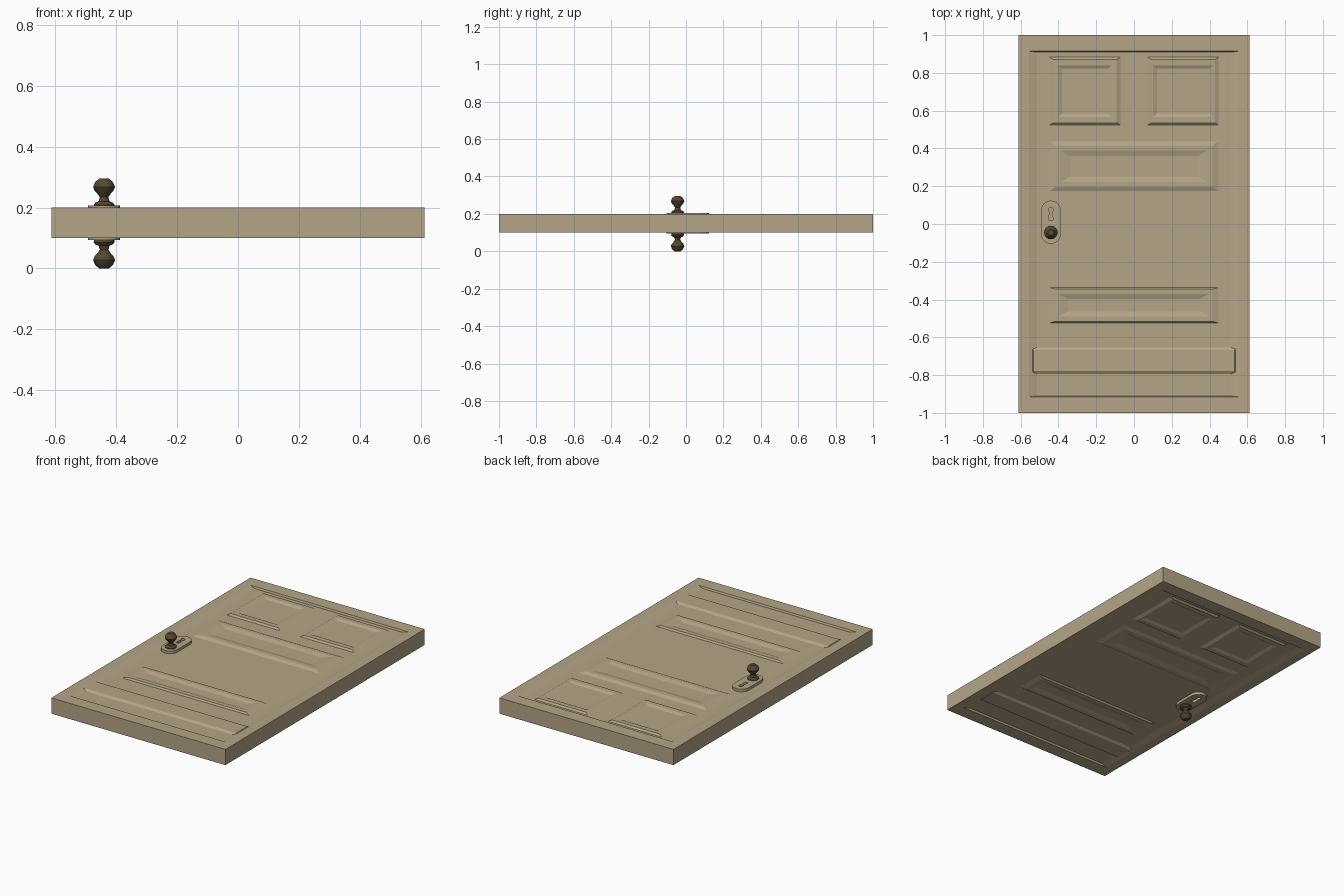
import bpy, bmesh, math

if "Cube" in bpy.data.objects:
    bpy.data.objects.remove(bpy.data.objects["Cube"])

def material(name, rgb):
    m = bpy.data.materials.new(name)
    m.diffuse_color = (*rgb, 1)
    m.use_nodes = True
    m.node_tree.nodes["Principled BSDF"].inputs["Base Color"].default_value = m.diffuse_color
    return m

wood = material("tan_paint", (0.46, 0.375, 0.245))
bronze = material("dark_bronze", (0.085, 0.064, 0.030))

def loft(name, rings, mat, cap_start=True, cap_end=True):
    """Join equal-length point rings into one object."""
    bm = bmesh.new()
    loops = [[bm.verts.new(p) for p in r] for r in rings]
    n = len(loops[0])
    for a, b in zip(loops, loops[1:]):
        for i in range(n):
            j = (i + 1) % n
            bm.faces.new((a[i], a[j], b[j], b[i]))
    if cap_start:
        bm.faces.new(loops[0][::-1])
    if cap_end:
        bm.faces.new(loops[-1])
    if cap_start and cap_end:
        bmesh.ops.recalc_face_normals(bm, faces=bm.faces)
    elif rings[-1][0][2] < 0.15:
        bmesh.ops.reverse_faces(bm, faces=bm.faces)
    me = bpy.data.meshes.new(name)
    bm.to_mesh(me)
    bm.free()
    me.materials.append(mat)
    ob = bpy.data.objects.new(name, me)
    bpy.context.collection.objects.link(ob)
    return ob

def rect(x0, x1, y0, y1, z, dx=0, dy=0):
    x0, x1, y0, y1 = x0 + dx, x1 - dx, y0 + dy, y1 - dy
    return [(x0, y0, z), (x1, y0, z), (x1, y1, z), (x0, y1, z)]

# heights above the door's mid plane (z = 0.15)
MID, FACE, FIELD, FLOOR, RAISED = 0.15, 0.05, 0.039, 0.040, 0.0485

# slab with a sunken field on both faces
W, L = 0.612, 1.0
loft("door_slab", [
    rect(-W, W, -L, L, MID - FIELD, 0.098, 0.09),
    rect(-W, W, -L, L, MID - FACE, 0.057, 0.085),
    rect(-W, W, -L, L, MID - FACE),
    rect(-W, W, -L, L, MID + FACE),
    rect(-W, W, -L, L, MID + FACE, 0.057, 0.085),
    rect(-W, W, -L, L, MID + FIELD, 0.098, 0.09)], wood)

# name, outer rectangle, outer slope (dx, dy), inner edge inset, inner slope
panels = [
    ("upper_left_panel", (-0.45, -0.07, 0.522, 0.885), (0.022, 0.014), (0.048, 0.045), (0.022, 0.018)),
    ("upper_right_panel", (0.07, 0.45, 0.522, 0.885), (0.022, 0.014), (0.030, 0.045), (0.022, 0.018)),
    ("middle_panel", (-0.45, 0.45, 0.172, 0.44), (0.035, 0.025), (0.06, 0.05), (0.05, 0.03)),
    ("lower_panel", (-0.45, 0.45, -0.525, -0.335), (0.035, 0.010), (0.05, 0.036), (0.05, 0.025)),
]
knob_x, knob_y = -0.44, -0.045

# knob outline: radius, height above its base
profile = [(0.033, -0.006), (0.034, 0.008), (0.029, 0.015), (0.018, 0.019), (0.014, 0.033),
           (0.022, 0.045), (0.031, 0.054), (0.036, 0.067), (0.029, 0.083), (0.016, 0.094)]

def spline(curve, pts):
    s = curve.splines.new('POLY')
    s.points.add(len(pts) - 1)
    for p, (x, y) in zip(s.points, pts):
        p.co = (x, y, 0, 1)
    s.use_cyclic_u = True

def arc(cx, cy, r, a0, a1, n):
    return [(cx + r * math.cos(math.radians(a0 + (a1 - a0) * i / n)),
             cy + r * math.sin(math.radians(a0 + (a1 - a0) * i / n))) for i in range(n + 1)]

for side, s in (("top", 1), ("bottom", -1)):
    # raised mouldings with sunken centres
    for name, r, o, edge, slope in panels:
        loft(f"{name}_{side}", [
            rect(*r, MID + s * (FIELD - 0.001)),
            rect(*r, MID + s * RAISED, *o),
            rect(*r, MID + s * RAISED, *edge),
            rect(*r, MID + s * FLOOR, edge[0] + slope[0], edge[1] + slope[1])],
            wood, cap_start=False)
    # kick rail ridge
    k = (-0.545, 0.545, -0.795, -0.652)
    loft(f"kick_rail_{side}", [
        rect(*k, MID + s * (FIELD - 0.001)),
        rect(*k, MID + s * RAISED, 0.012, 0.016)], wood, cap_start=False)

    # lock plate with keyhole
    cu = bpy.data.curves.new(f"lock_plate_{side}", 'CURVE')
    cu.dimensions, cu.fill_mode, cu.extrude = '2D', 'BOTH', 0.009
    spline(cu, arc(knob_x, 0.072, 0.052, 0, 180, 12) + arc(knob_x, -0.053, 0.052, 180, 360, 12))
    spline(cu, arc(knob_x, 0.075, 0.013, -60, 240, 10) +
           [(knob_x - 0.012, 0.02), (knob_x + 0.012, 0.02)])
    cu.materials.append(wood)
    plate = bpy.data.objects.new(f"lock_plate_{side}", cu)
    bpy.context.collection.objects.link(plate)
    plate.location.z = MID + s * 0.047
    bpy.ops.object.select_all(action='DESELECT')
    plate.select_set(True)
    bpy.context.view_layer.objects.active = plate
    bpy.ops.object.convert(target='MESH')

    # turned knob
    base = 0.201 if s > 0 else 0.094
    rings = [[(knob_x + r * math.cos(math.tau * i / 16), knob_y + r * math.sin(math.tau * i / 16),
               base + s * h) for i in range(16)] for r, h in profile]
    knob = loft(f"knob_{side}", rings, bronze)
    bpy.ops.object.select_all(action='DESELECT')
    knob.select_set(True)
    bpy.context.view_layer.objects.active = knob
    bpy.ops.object.shade_smooth_by_angle(angle=math.radians(30))
